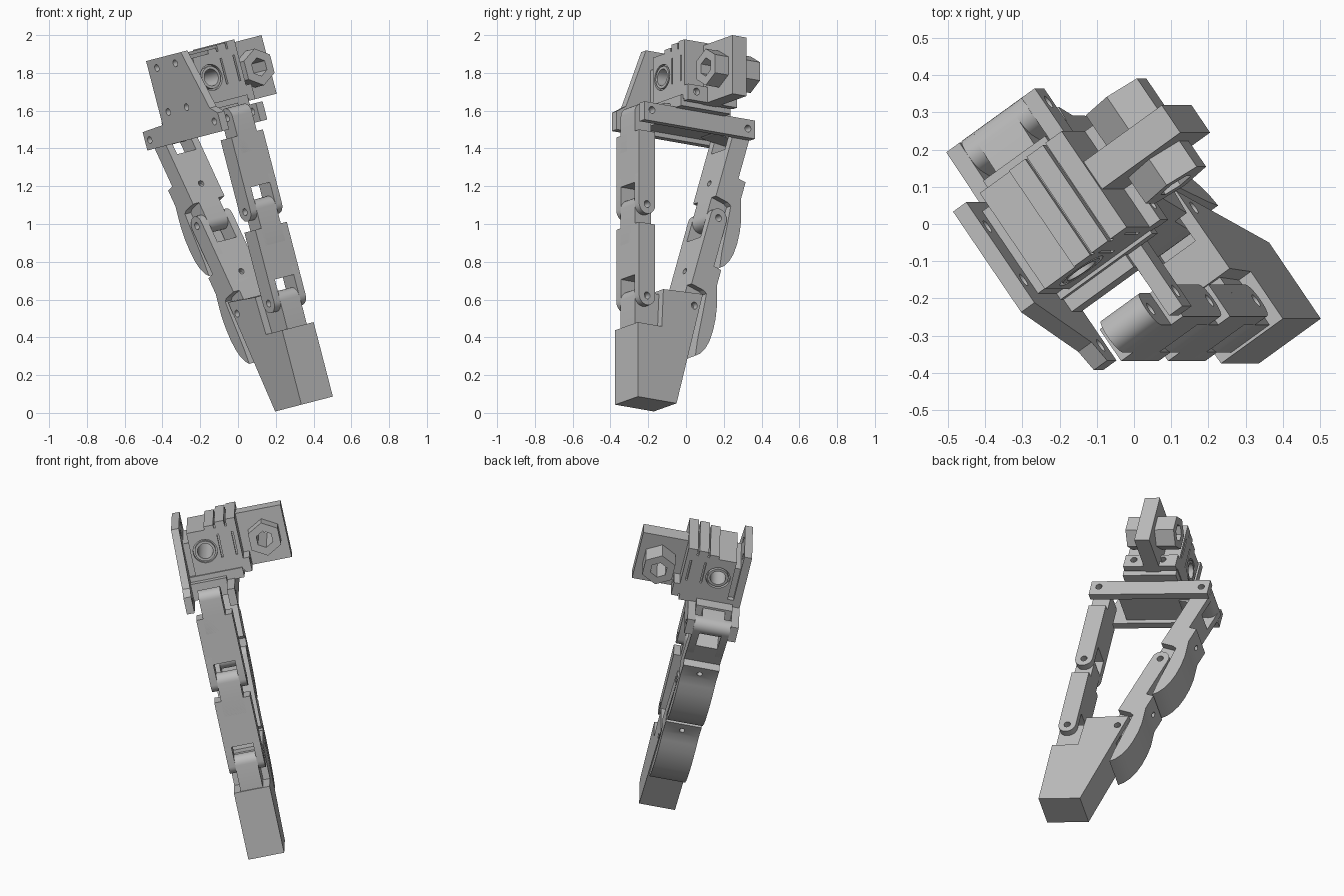
import bpy, bmesh, math
from mathutils import Matrix, Vector

if "Cube" in bpy.data.objects:
    bpy.data.objects.remove(bpy.data.objects["Cube"])

grey = bpy.data.materials.new("plain grey")
grey.use_nodes = True
grey.diffuse_color = (0.5, 0.5, 0.5, 1)
grey.node_tree.nodes["Principled BSDF"].inputs["Base Color"].default_value = (0.5, 0.5, 0.5, 1)

# Working frame: a runs along the hinges, u to the front, w up; POSE leans and turns it
POSE = Matrix.Rotation(math.radians(-14.5), 4, "Y") @ Matrix.Rotation(math.radians(35), 4, "Z")
MID, HALF, LEG, BAR = 0.165, 0.105, 0.042, 0.045
LO, HI = MID - HALF, MID + HALF
PIN, ROUND = 0.019, 0.052


def from_bmesh(bm):
    bmesh.ops.recalc_face_normals(bm, faces=bm.faces)
    mesh = bpy.data.meshes.new("part")
    bm.to_mesh(mesh)
    bm.free()
    ob = bpy.data.objects.new("part", mesh)
    bpy.context.scene.collection.objects.link(ob)
    return ob


def prism(points, a0, a1):
    """Extrude a (u, w) outline along the hinge axis."""
    bm = bmesh.new()
    face = bm.faces.new([bm.verts.new((a0, -u, w)) for u, w in points])
    new = bmesh.ops.extrude_face_region(bm, geom=[face])["geom"]
    bmesh.ops.translate(bm, vec=(a1 - a0, 0, 0),
                        verts=[v for v in new if isinstance(v, bmesh.types.BMVert)])
    return from_bmesh(bm)


def box(a0, a1, u0, u1, w0, w1):
    return prism([(u0, w0), (u1, w0), (u1, w1), (u0, w1)], a0, a1)


def rod(centre, direction, radius, length, sides=32):
    """Cylinder about a centre, both given as (a, u, w)."""
    c, d = (Vector((v[0], -v[1], v[2])) for v in (centre, direction))
    bm = bmesh.new()
    bmesh.ops.create_cone(bm, cap_ends=True, segments=sides, radius1=radius, radius2=radius, depth=length,
                          matrix=Matrix.Translation(c) @ d.to_track_quat("Z", "Y").to_matrix().to_4x4())
    return from_bmesh(bm)


def cut(ob, *cutters):
    for cutter in cutters:
        mod = ob.modifiers.new("cut", "BOOLEAN")
        mod.operation, mod.solver, mod.object = "DIFFERENCE", "EXACT", cutter
        deps = bpy.context.evaluated_depsgraph_get()
        mesh = bpy.data.meshes.new_from_object(ob.evaluated_get(deps))
        ob.modifiers.clear()
        ob.data = mesh
        bpy.data.objects.remove(cutter)
    return ob


def pin_hole(p):
    return rod((MID, p[0], p[1]), (1, 0, 0), PIN, 1, 20)


def stadium(p, q, r=ROUND, steps=14):
    ang = math.atan2(q[1] - p[1], q[0] - p[0])
    pts = []
    for c, start in ((q, ang - math.pi / 2), (p, ang + math.pi / 2)):
        for i in range(steps + 1):
            t = start + math.pi * i / steps
            pts.append((c[0] + r * math.cos(t), c[1] + r * math.sin(t)))
    return pts


def tongue(p, q, width=0.13):
    return [cut(prism(stadium(p, q), MID - width / 2, MID + width / 2), pin_hole(p))]


def fork(p, q):
    return [cut(prism(stadium(p, q), a, a + LEG), pin_hole(p)) for a in (LO, HI - LEG)]


def assemble(name, parts):
    bm = bmesh.new()
    for part in parts:
        bm.from_mesh(part.data)
        bpy.data.objects.remove(part)
    ob = from_bmesh(bm)
    ob.name = ob.data.name = name
    ob.data.materials.clear()
    ob.data.materials.append(grey)
    ob.matrix_world = POSE
    finished.append(ob)


def along(p, q):
    """Map (distance from p towards q, offset to the front) to (u, w)."""
    d = (Vector(q) - Vector(p)).normalized()
    return lambda s, n: (p[0] + d.x * s - d.y * n, p[1] + d.y * s + d.x * n)


finished = []
front_pins = [(0.44, 1.525), (0.44, 1.02), (0.44, 0.52)]
back_pins = [(-0.18, 1.515), (-0.022, 1.012), (0.135, 0.51)]

# Front links: tongue above, full-width body, fork below
for name, p, q in zip(("upper_front_link", "lower_front_link"), front_pins, front_pins[1:]):
    at = along(p, q)
    body = prism([at(s, n) for s, n in ((0.105, -ROUND), (0.105, ROUND), (0.385, ROUND), (0.385, -ROUND))], LO, HI)
    assemble(name, [body] + tongue(p, at(0.2, 0)) + fork(q, at(0.34, 0)))

# Back links: fork above, body with curved knuckle guard, tongue below
guard = [(0.265, -0.03), (0.265, -0.1), (0.36, -0.1), (0.41, -0.116), (0.47, -0.135), (0.54, -0.147),
         (0.61, -0.151), (0.67, -0.147), (0.72, -0.134), (0.76, -0.113), (0.785, -0.088),
         (0.7, -0.075), (0.55, -0.063), (0.43, -0.052), (0.42, -0.03)]
for name, p, q in zip(("upper_back_link", "lower_back_link"), back_pins, back_pins[1:]):
    at = along(p, q)
    body = prism([at(s, n) for s, n in ((0.13, -ROUND), (0.13, ROUND), (0.42, ROUND), (0.42, -ROUND))], LO, HI)
    shell = prism([at(s, n) for s, n in guard], LO, HI)
    u, w = at(0.32, 0)
    across = Vector(at(0.32, 1)) - Vector((u, w))
    for solid in (body, shell):
        cut(solid, rod((MID, u, w), (0, across.x, across.y), 0.016, 0.5, 20))
    assemble(name, [body, shell] + fork(p, at(0.2, 0)) + tongue(q, at(0.36, 0)))

# Fingertip: tapered block, slotted at the back for the link, stepped at the front for the fork
tip = prism([(0.25, -0.042), (0.5, -0.042), (0.5, 0.365), (0.345, 0.365), (0.335, 0.57), (0.08, 0.58)], LO, HI)
cut(tip, pin_hole(back_pins[2]), box(MID - 0.07, MID + 0.07, 0, 0.22, 0.4, 0.7))
web = box(MID - 0.065, MID + 0.065, 0.3, 0.44, 0.3, 0.55)
assemble("fingertip", [tip, web] + tongue(front_pins[2], (0.44, 0.3)))

# Base: hinge bars, upright mounting plate, deck and rear lug
bar = [(-0.225, 1.465), (0.49, 1.465), (0.49, 1.565)]
plate = bar + [(0.43, 1.6), (0.3, 1.925), (-0.03, 1.925), (-0.03, 1.575), (-0.225, 1.565)]
screws = [(u, w) for u in (0.05, 0.225) for w in (1.635, 1.875)]
near = cut(prism(plate, LO - BAR, LO), pin_hole(front_pins[0]), pin_hole(back_pins[0]),
           *[pin_hole(s) for s in screws])
far = cut(prism(bar + [(-0.225, 1.565)], HI, HI + BAR), pin_hole(front_pins[0]), pin_hole(back_pins[0]))
deck = box(LO, HI, -0.1, 0.33, 1.49, 1.59)
upper_deck = box(LO, HI + 0.1, -0.03, 0.29, 1.56, 1.62)
spacer = box(LO, 0.11, 0.0, 0.27, 1.58, 1.82)
assemble("base_bracket", [near, far, deck, upper_deck, spacer] + tongue(back_pins[0], (-0.06, 1.53)))

# Housing: bored block with stepped top, slits and a drilled flange
housing = prism([(-0.035, 1.6), (0.28, 1.6), (0.28, 1.88), (-0.035, 1.88)], 0.095, 0.385)
cut(housing, rod((0.18, 0.12, 1.755), (0, 1, 0), 0.045, 1),
    *[rod((0.18, u, 1.755), (0, 1, 0), 0.07, 0.04) for u in (-0.035, 0.28)],
    *[box(a, a + 0.01, u, u + 0.04, 1.7, 1.84) for a in (0.265, 0.35) for u in (-0.055, 0.26)])
collars = [rod((0.18, u, 1.755), (0, 1, 0), 0.06, 0.02) for u in (-0.025, 0.27)]
for collar in collars:
    cut(collar, rod((0.18, 0.12, 1.755), (0, 1, 0), 0.045, 1))
ridges = [box(a0, a1, -0.035, 0.28, 1.87, top)
          for a0, a1, top in ((0.2, 0.255, 1.9), (0.265, 0.32, 1.915), (0.33, 0.385, 1.92))]
flange = cut(box(0.38, 0.42, -0.035, 0.28, 1.585, 1.67), *[pin_hole(s) for s in screws if s[1] < 1.7])
assemble("motor_housing", [housing, flange] + collars + ridges)

# Side plate carrying a hexagonal boss with a hexagonal bore
HEX = (0.525, 0.095, 1.745)
bore = lambda: rod(HEX, (0, 1, 0), 0.05, 1, 6)
side = cut(box(0.36, 0.65, 0.065, 0.155, 1.585, 1.905), bore())
boss = cut(rod(HEX, (0, 1, 0), 0.1, 0.29, 6), bore())
assemble("hex_mount", [side, boss])

bpy.ops.object.select_all(action="DESELECT")
for ob in finished:
    ob.select_set(True)
bpy.context.view_layer.objects.active = finished[0]
bpy.ops.object.shade_smooth_by_angle(angle=math.radians(30))
